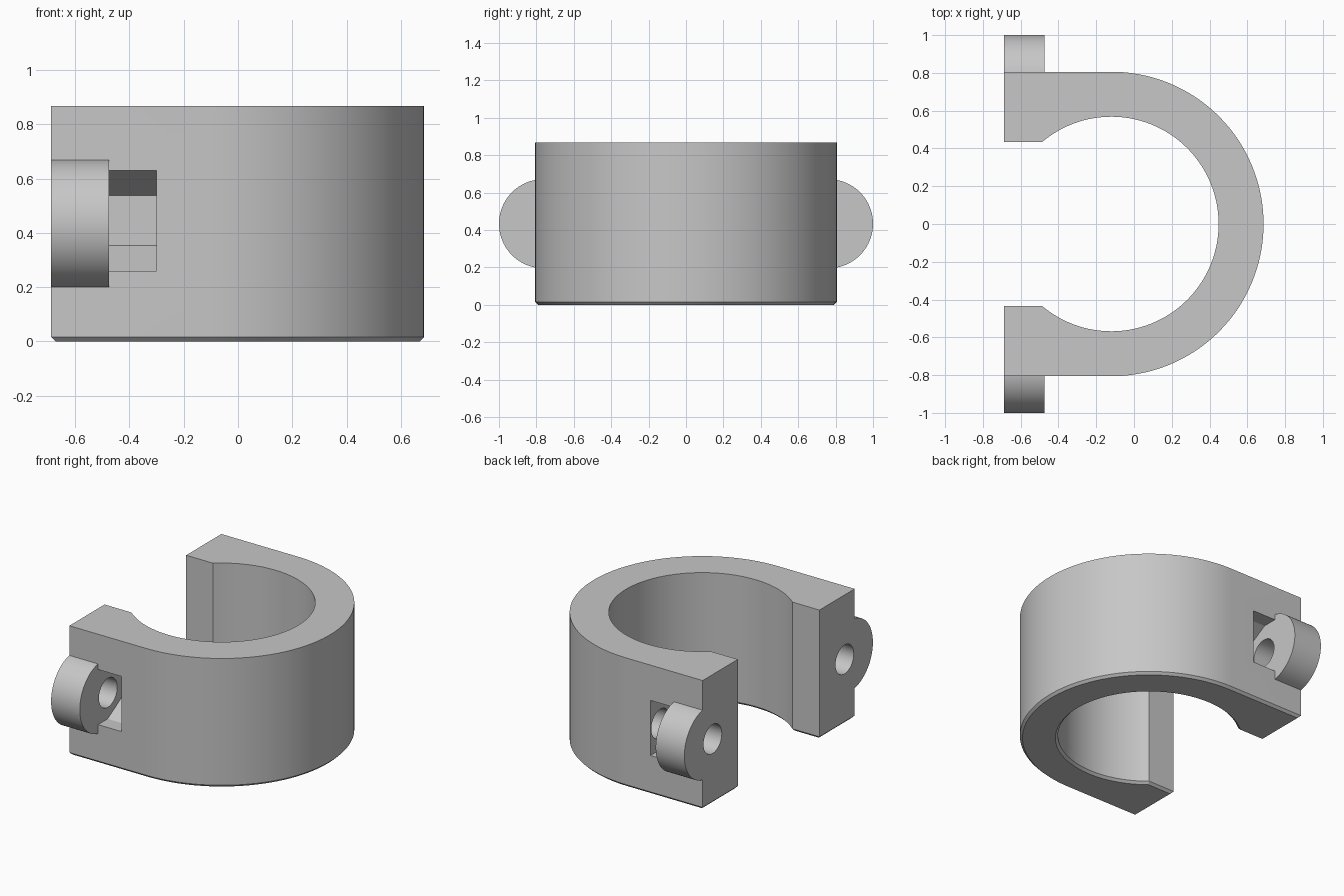
import bpy, bmesh
from math import radians, sin, cos, pi, acos, asin
from mathutils import Vector

cube = bpy.data.objects.get("Cube")
if cube:
    bpy.data.objects.remove(cube, do_unlink=True)

HEIGHT, MID = 0.867, 0.434
CUT_X, RING_X = -0.688, -0.12
OUTER, INNER, GAP = 0.806, 0.568, 0.433
LUG_X, POCKET_X = -0.475, -0.30

grey = bpy.data.materials.new("light grey")
grey.use_nodes = True
grey.diffuse_color = (0.57, 0.57, 0.57, 1)
grey.node_tree.nodes["Principled BSDF"].inputs["Base Color"].default_value = (0.57, 0.57, 0.57, 1)


def prism(name, points, direction, chamfer=0):
    """Extrude a closed outline and optionally chamfer its starting rim."""
    bm = bmesh.new()
    base = bm.faces.new([bm.verts.new(p) for p in points])
    rim = list(base.edges)
    out = bmesh.ops.extrude_face_region(bm, geom=[base], use_keep_orig=True)
    moved = [v for v in out["geom"] if isinstance(v, bmesh.types.BMVert)]
    bmesh.ops.translate(bm, verts=moved, vec=Vector(direction))
    bmesh.ops.recalc_face_normals(bm, faces=bm.faces)
    if chamfer:
        bmesh.ops.bevel(bm, geom=rim, offset=chamfer, segments=1, affect='EDGES')
    mesh = bpy.data.meshes.new(name)
    bm.to_mesh(mesh)
    bm.free()
    mesh.materials.append(grey)
    obj = bpy.data.objects.new(name, mesh)
    bpy.context.collection.objects.link(obj)
    return obj


def disc_x(name, x0, x1, y, radius, count=64):
    """Cylinder lying along x."""
    ring = [(x0, y + radius * cos(2 * pi * i / count), MID + radius * sin(2 * pi * i / count))
            for i in range(count)]
    return prism(name, ring, (x1 - x0, 0, 0))


def combine(target, other, operation):
    """Apply a boolean and discard the helper."""
    other.hide_render = True
    mod = target.modifiers.new(operation.title(), 'BOOLEAN')
    mod.operation, mod.solver, mod.object = operation, 'EXACT', other
    bpy.context.view_layer.objects.active = target
    bpy.ops.object.modifier_apply(modifier=mod.name)
    bpy.data.objects.remove(other, do_unlink=True)


def arc(radius, start, end, count):
    return [(RING_X + radius * cos(start + (end - start) * i / count),
             radius * sin(start + (end - start) * i / count), 0) for i in range(count + 1)]


# Open ring with straight ends, chamfered around its bottom rim
mouth = pi - asin(GAP / INNER)
outline = ([(CUT_X, -GAP, 0), (CUT_X, -OUTER, 0)]
           + arc(OUTER, -pi / 2, pi / 2, 72)
           + [(CUT_X, OUTER, 0), (CUT_X, GAP, 0)]
           + arc(INNER, mouth, -mouth, 96))
clamp = prism("clamp_half", outline, (0, 0, HEIGHT), 0.016)

for side in (-1, 1):
    # Hexagonal nut pocket, open to the outside
    nut_y, nut_z, r = 0.705, 0.445, 0.185
    half, flat = r / 2, r * cos(pi / 6)
    pocket = [(0.95, -r), (nut_y, -r), (nut_y - flat, -half),
              (nut_y - flat, half), (nut_y, r), (0.95, r)]
    cutter = prism("nut_pocket", [(LUG_X, side * y, nut_z + z) for y, z in pocket],
                   (POCKET_X - LUG_X, 0, 0))
    combine(clamp, cutter, 'DIFFERENCE')
    # Rounded bolt lug
    combine(clamp, disc_x("bolt_lug", CUT_X, LUG_X, side * 0.762, 0.238, 96), 'UNION')
    # Bolt hole running through the lug and pocket into the body
    combine(clamp, disc_x("bolt_hole", CUT_X - 0.1, -0.15, side * 0.70, 0.097), 'DIFFERENCE')

bpy.ops.object.select_all(action='DESELECT')
clamp.select_set(True)
bpy.context.view_layer.objects.active = clamp
bpy.ops.object.shade_smooth_by_angle(angle=radians(25))
